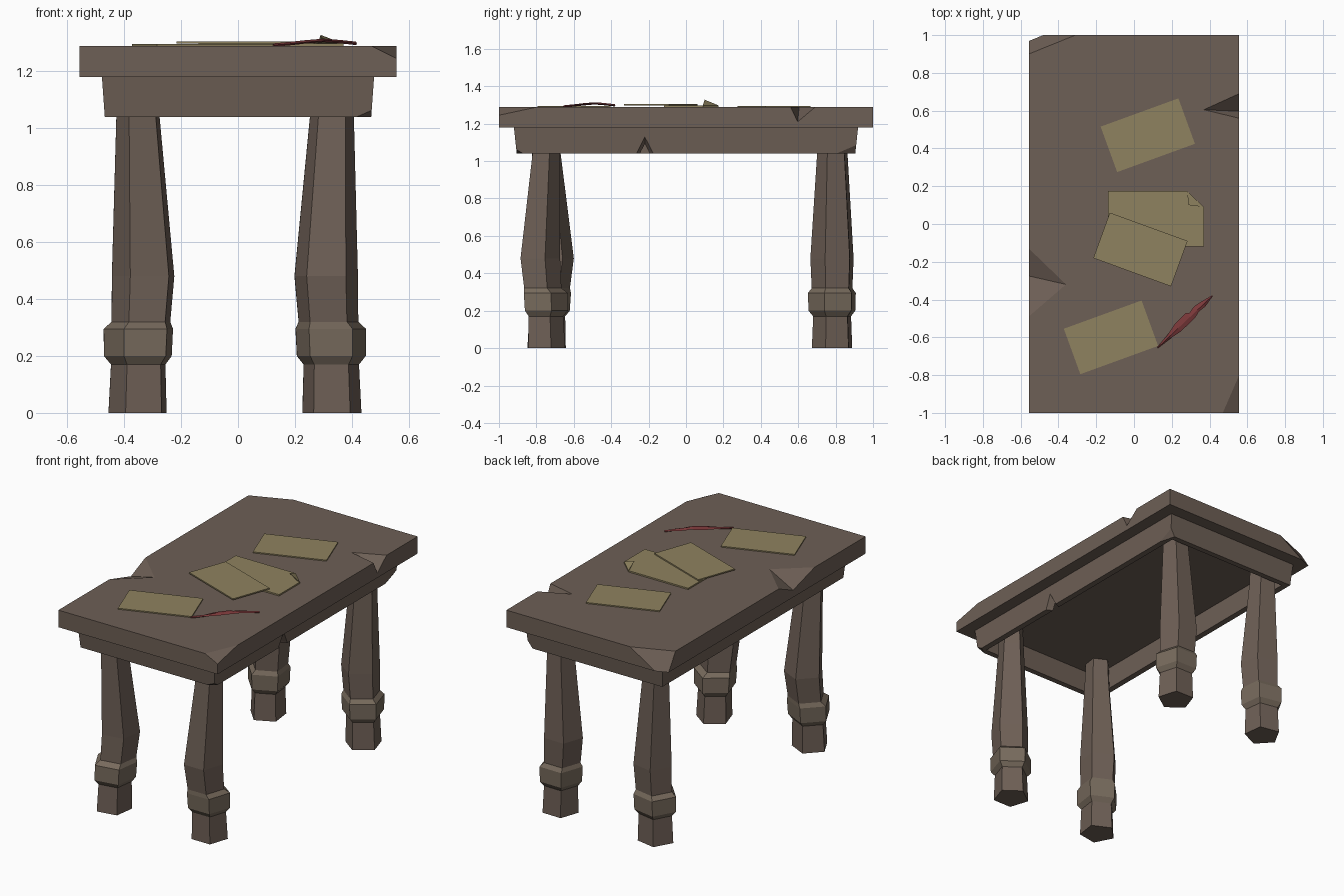
import bpy, bmesh
from math import cos, sin, radians
from mathutils import Vector, Matrix

if "Cube" in bpy.data.objects:
    bpy.data.objects.remove(bpy.data.objects["Cube"])


def material(name, rgb):
    m = bpy.data.materials.new(name)
    m.diffuse_color = (*rgb, 1)
    m.use_nodes = True
    m.node_tree.nodes["Principled BSDF"].inputs["Base Color"].default_value = m.diffuse_color
    return m


WOOD = material("wood", (0.155, 0.115, 0.092))
BAND = material("band_wood", (0.185, 0.145, 0.108))
PAPER = material("paper", (0.275, 0.225, 0.115))
RED = material("red_feather", (0.2, 0.04, 0.042))


def finish(name, bm, *mats):
    bmesh.ops.recalc_face_normals(bm, faces=bm.faces)
    me = bpy.data.meshes.new(name)
    bm.to_mesh(me)
    bm.free()
    for m in mats:
        me.materials.append(m)
    ob = bpy.data.objects.new(name, me)
    bpy.context.collection.objects.link(ob)
    return ob


def hull(name, points, mat=WOOD):
    bm = bmesh.new()
    for p in points:
        bm.verts.new(p)
    bmesh.ops.convex_hull(bm, input=bm.verts)
    bmesh.ops.dissolve_limit(bm, angle_limit=0.01, verts=bm.verts, edges=bm.edges)
    return finish(name, bm, mat)


def box_points(x, y, z, x2, y2, z2):
    """Corners of a centred block: half sizes at the low and the high level."""
    return [(sx * a, sy * b, c) for a, b, c in ((x, y, z), (x2, y2, z2))
            for sx in (-1, 1) for sy in (-1, 1)]


def loft(name, rings, *mats):
    """Closed skin over rings of points, capped at both ends."""
    bm = bmesh.new()
    rows = [[bm.verts.new(p) for p in r] for r in rings]
    n = len(rows[0])
    for k, (a, b) in enumerate(zip(rows, rows[1:])):
        for i in range(n):
            j = (i + 1) % n
            f = bm.faces.new((a[i], a[j], b[j], b[i]))
            f.material_index = 1 if len(mats) > 1 and k in (1, 2, 3) else 0
    bm.faces.new(rows[0])
    bm.faces.new(rows[-1])
    return finish(name, bm, *mats)


def cut(ob, points):
    cutter = hull("cutter", points)
    cutter.hide_render = True
    mod = ob.modifiers.new("cut", 'BOOLEAN')
    mod.operation, mod.solver, mod.object = 'DIFFERENCE', 'EXACT', cutter
    bpy.context.view_layer.objects.active = ob
    bpy.ops.object.modifier_apply(modifier=mod.name)
    bpy.data.objects.remove(cutter)


def chip(ob, *pts):
    """Slice a corner off along the plane through the points."""
    pts = [Vector(p) for p in pts]
    c = sum(pts, Vector()) / len(pts)
    n = (pts[1] - pts[0]).cross(pts[2] - pts[0]).normalized()
    if n.dot(c - Vector((0, 0, 1.16))) < 0:
        n = -n
    big = [c + (p - c) * 1.6 for p in pts]
    cut(ob, big + [p + n * 0.2 for p in big])


def gouge(ob, tip, a, b, deep):
    """Splintered notch: pyramid from a tip on the top to the edge."""
    t = Vector(tip)
    far = [t + (Vector(p) - t) * 1.3 for p in (a, b, deep)]
    up = Vector((0, 0, 0.1))
    cut(ob, [t, *far, t + up, far[0] + up, far[1] + up])


# Table top with broken corners and edges
X, T, B = 0.557, 1.288, 1.18
top = hull("table_top", box_points(X, 1, B, X, 1, T))
chip(top, (-X, 0.9, T), (-0.31, 1, T), (-0.48, 1, B), (-X, 0.969, B))
chip(top, (X, -0.8, T), (0.47, -1, T), (X, -1, 1.245))
gouge(top, (0.37, 0.605, T), (X, 0.69, T), (X, 0.56, T), (X, 0.597, 1.21))
gouge(top, (-0.36, -0.32, T), (-X, -0.13, T), (-X, -0.49, T), (-X, -0.275, 1.225))

# Hollow apron with nicks
apron = hull("apron", box_points(0.468, 0.905, 1.04, 0.478, 0.92, B))
cut(apron, box_points(0.43, 0.87, 0.9, 0.43, 0.87, 1.3))
chip(apron, (0.415, -0.907, 1.04), (0.469, -0.87, 1.04), (0.47, -0.907, 1.063))
chip(apron, (0.44, 0.907, 1.04), (0.469, 0.8, 1.04), (0.472, 0.907, 1.085))
cut(apron, [p for x, w, h in ((0.5, 0.06, 1.15), (0.4, 0.012, 1.066))
            for p in ((x, -0.22 - w, 1.04), (x, -0.22 + w, 1.04), (x, -0.22, h),
                      (x, -0.22 - w, 1.0), (x, -0.22 + w, 1.0))])

# Crooked five-sided legs: height, radius, share of the bend
PROFILE = [(0, 0.109, 0), (0.17, 0.102, 0.1), (0.2, 0.127, 0.1), (0.295, 0.13, 0.2),
           (0.32, 0.11, 0.6), (0.48, 0.117, 1), (1.04, 0.081, 0), (B, 0.075, 0)]
LEGS = {"front_right_leg": (0.33, -0.755, 18, -0.02, -0.035),
        "front_left_leg": (-0.347, -0.75, 28, 0.02, 0.035),
        "back_right_leg": (0.33, 0.782, -19, -0.02, 0),
        "back_left_leg": (-0.347, 0.79, 43, 0.02, 0)}
for name, (cx, cy, rot, dx, dy) in LEGS.items():
    loft(name, [[(cx + dx * k + r * cos(radians(rot + 72 * i)),
                  cy + dy * k + r * sin(radians(rot + 72 * i)), z) for i in range(5)]
                for z, r, k in PROFILE], WOOD, BAND)


# Loose paper sheets
def sheet(name, cx, cy, angle, z, thick=0.008):
    rot = Matrix.Rotation(radians(angle), 3, 'Z')
    hull(name, [rot @ Vector(p) + Vector((cx, cy, z))
                for p in box_points(0.219, 0.128, 0, 0.219, 0.128, thick)], PAPER)


sheet("back_paper", 0.073, 0.47, 20, 1.287)
sheet("front_paper", -0.122, -0.6, 20, 1.287)
sheet("upper_paper", 0.034, -0.135, -20, 1.297)

# Sheet with a folded corner
OUTLINE = [(-0.138, -0.118), (0.37, -0.118), (0.37, 0.09), (0.28, 0.175), (-0.138, 0.175)]
hull("folded_paper", [(x, y, z) for x, y in OUTLINE for z in (1.287, 1.297)], PAPER)
hull("paper_fold", [(0.37, 0.09, 1.297), (0.28, 0.175, 1.297), (0.37, 0.09, 1.29),
                    (0.28, 0.175, 1.29), (0.29, 0.1, 1.328), (0.293, 0.104, 1.32)], PAPER)

# Quill feather: distance along, left width, right width, height of the shaft
start = Vector((0.125, -0.655, 0))
along = Vector((0.29, 0.275, 0)).normalized()
side = Vector((-along.y, along.x, 0))
rings = []
for u, l, r, z in [(0, 0.003, 0.003, 1.292), (0.09, 0.014, 0.012, 1.298),
                   (0.15, 0.028, 0.022, 1.303), (0.235, 0.03, 0.022, 1.308),
                   (0.25, 0.018, 0.022, 1.308), (0.29, 0.026, 0.012, 1.306),
                   (0.335, 0.018, 0.015, 1.303), (0.4, 0.003, 0.003, 1.298)]:
    c = start + along * u + Vector((0, 0, z))
    rings.append([c + side * l, c + Vector((0, 0, 0.006)), c - side * r,
                  c - Vector((0, 0, 0.006))])
loft("quill_feather", rings, RED)
